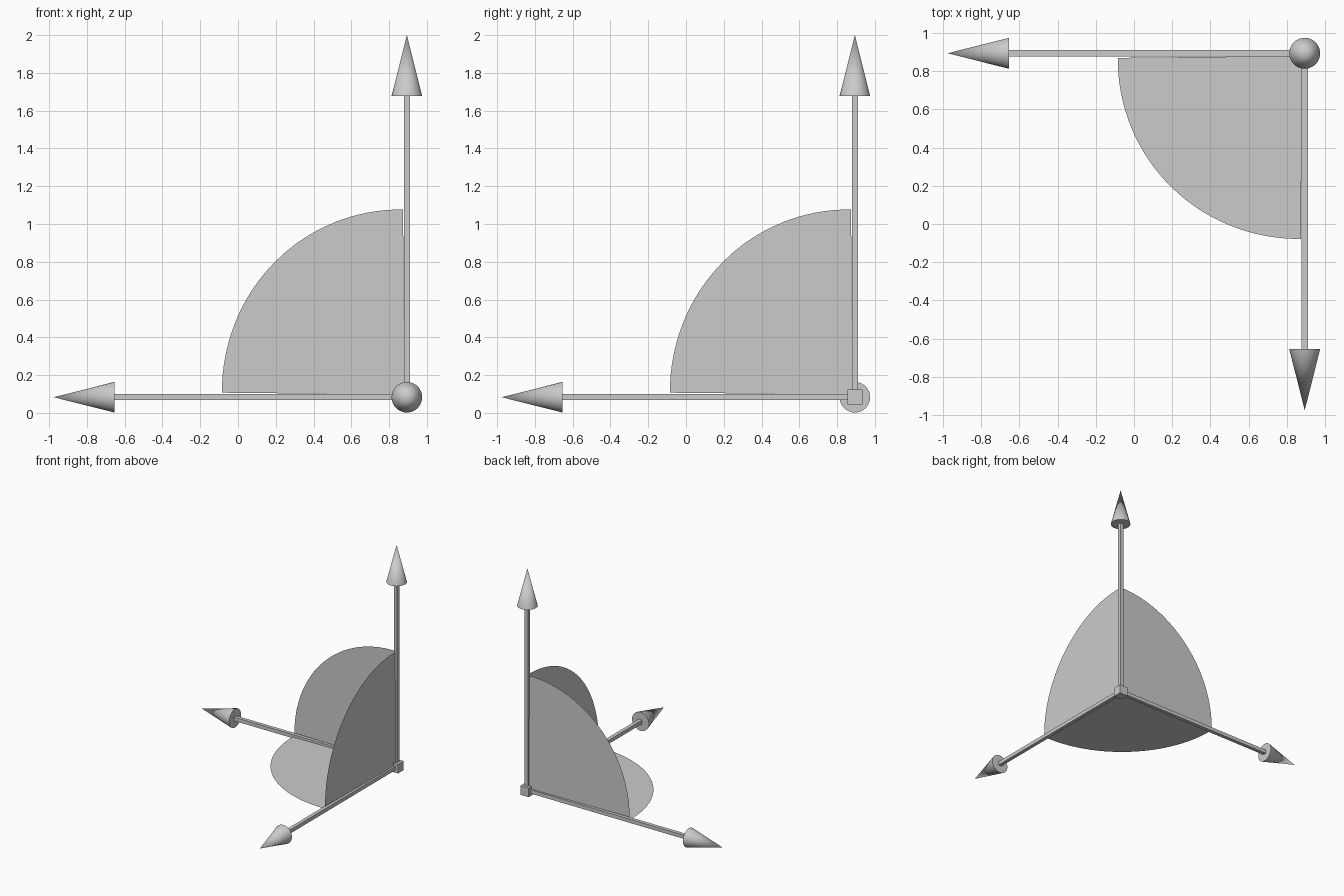
import bpy, math
from mathutils import Vector

if "Cube" in bpy.data.objects:
    bpy.data.objects.remove(bpy.data.objects["Cube"])

O = Vector((0.894, 0.894, 0.083))   # where the three axes meet
SHAFT, CONE_R, CONE_L = 0.032, 0.081, 0.322


def box(name, centre, size):
    bpy.ops.mesh.primitive_cube_add(size=1, location=centre)
    ob = bpy.context.object
    ob.name = name
    ob.scale = size
    bpy.ops.object.transform_apply(location=False, rotation=False, scale=True)
    return ob


def arrow(name, d, length):
    # square shaft and pointed tip along direction d
    d = Vector(d)
    shaft = length - CONE_L
    size = [shaft if abs(c) > 0.5 else SHAFT for c in d]
    box(name + "_shaft", O + d * shaft / 2, size)
    bpy.ops.mesh.primitive_cone_add(
        vertices=32, radius1=CONE_R, radius2=0, depth=CONE_L,
        location=O + d * (shaft + CONE_L / 2),
        rotation=d.to_track_quat('Z', 'Y').to_euler())
    tip = bpy.context.object
    tip.name = name + "_tip"
    bpy.ops.object.shade_smooth_by_angle(angle=math.radians(40))


def sector(name, u, v, ru, rv, steps=32):
    # flat quarter disc between two axes, just clear of the shafts
    u, v = Vector(u), Vector(v)
    c = O + (u + v) * 0.014
    pts = [c]
    for i in range(steps + 1):
        a = math.pi / 2 * i / steps
        pts.append(c + u * (ru * math.cos(a) + 0.006 * math.sin(a))
                   + v * (rv * math.sin(a) + 0.010 * math.cos(a)))
    me = bpy.data.meshes.new(name)
    me.from_pydata(pts, [], [(0, i, i + 1) for i in range(1, steps + 1)])
    ob = bpy.data.objects.new(name, me)
    bpy.context.collection.objects.link(ob)


X, Y, Z = (-1, 0, 0), (0, -1, 0), (0, 0, 1)

# corner block and axes
box("corner_block", O, (0.079, 0.079, 0.079))
arrow("x_arrow", X, 1.87)
arrow("y_arrow", Y, 1.87)
arrow("z_arrow", Z, 1.917)

# plane markers
sector("xz_quarter_disc", X, Z, 0.965, 0.98)
sector("yz_quarter_disc", Y, Z, 0.965, 0.98)
sector("xy_quarter_disc", X, Y, 0.965, 0.958)
